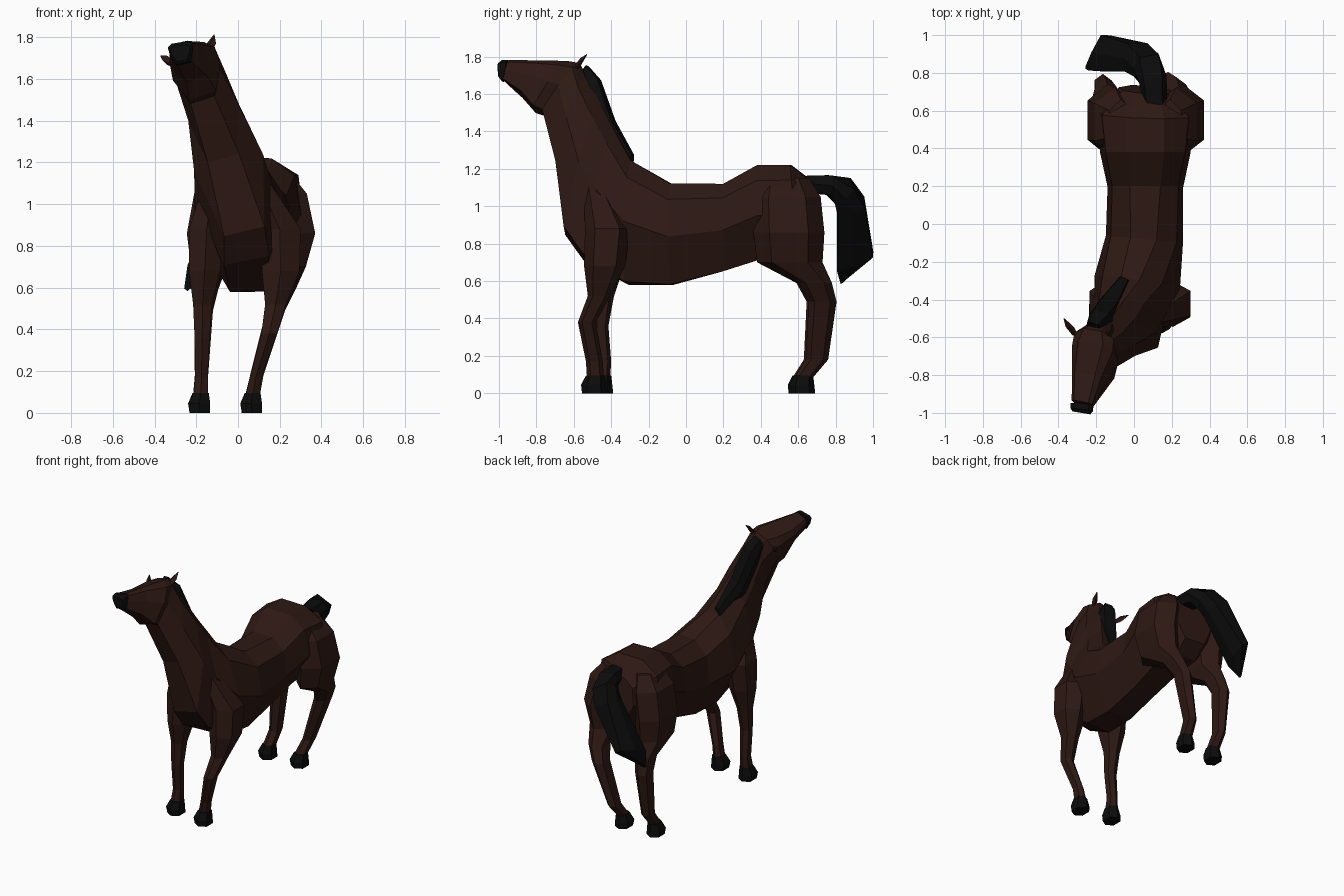
import bpy, math
from mathutils import Vector as V


def mat(name, col):
    m = bpy.data.materials.new(name)
    m.diffuse_color = (*col, 1)
    return m


BROWN = mat("brown_coat", (0.027, 0.0095, 0.0068))
BLACK = mat("black_hair", (0.0035, 0.0035, 0.0035))


def skin(name, rings, material):
    """Join equal-sized rings of points into a closed, flat-shaded tube."""
    n = len(rings[0])
    verts = [p for r in rings for p in r]
    faces = [list(range(n))[::-1], list(range(len(verts) - n, len(verts)))]
    for i in range(len(rings) - 1):
        for j in range(n):
            k = (j + 1) % n
            faces.append([i * n + j, i * n + k, (i + 1) * n + k, (i + 1) * n + j])
    me = bpy.data.meshes.new(name)
    me.from_pydata(verts, [], faces)
    me.materials.append(material)
    ob = bpy.data.objects.new(name, me)
    bpy.context.collection.objects.link(ob)
    return ob


def spine_loft(name, sections, material):
    """Sections: top point, bottom point, half-widths from top to bottom."""
    secs = [(V(t), V(b), w) for t, b, w in sections]
    mids = [(t + b) / 2 for t, b, _ in secs]
    rings = []
    for i, (t, b, w) in enumerate(secs):
        tangent = mids[min(i + 1, len(mids) - 1)] - mids[max(i - 1, 0)]
        side = (t - b).cross(tangent).normalized()
        levels = [0, 0.16, 0.53, 1] if len(w) == 4 else [0, 0.5, 1]
        pts = [t.lerp(b, f) for f in levels]
        right = [p + side * h for p, h in zip(pts, w)]
        left = [p - side * h for p, h in zip(pts, w)]
        rings.append(right + left[::-1])
    return skin(name, rings, material)


HEX = [(1, -.55), (1, .55), (0, 1), (-1, .55), (-1, -.55), (0, -1)]


def leg_loft(name, sections, material):
    """Sections: x, y, z, half-width, half-depth of a six-sided ring."""
    return skin(name, [[(x + rx * u, y + ry * v, z) for u, v in HEX]
                       for x, y, z, rx, ry in sections], material)


# Body, neck and head in one skin, from rump to nose
spine_loft("body_neck_head", [
    ((.07, .69, 1.12), (.07, .73, .80), (.06, .13, .15, .08)),
    ((.06, .56, 1.22), (.06, .62, .72), (.10, .23, .25, .08)),
    ((.06, .38, 1.22), (.06, .38, .71), (.10, .21, .24, .10)),
    ((.06, .20, 1.12), (.06, .19, .65), (.08, .175, .20, .09)),
    ((.05, -.08, 1.12), (.06, -.08, .58), (.07, .175, .205, .09)),
    ((-.02, -.29, 1.24), (.05, -.32, .59), (.05, .16, .23, .09)),
    ((-.09, -.40, 1.43), (.04, -.55, .73), (.04, .12, .19, .11)),
    ((-.13, -.47, 1.57), (.03, -.65, .87), (.03, .11, .17, .10)),
    ((-.17, -.53, 1.68), (-.07, -.68, 1.22), (.03, .10, .13, .08)),
    ((-.22, -.56, 1.75), (-.17, -.76, 1.50), (.05, .11, .11, .06)),
    ((-.23, -.63, 1.755), (-.17, -.81, 1.52), (.07, .115, .12, .07)),
    ((-.26, -.79, 1.755), (-.20, -.88, 1.60), (.06, .085, .085, .05)),
    ((-.28, -.94, 1.77), (-.255, -.97, 1.67), (.04, .058, .055, .035)),
], BROWN)

# Dark nose
spine_loft("muzzle", [
    ((-.28, -.95, 1.775), (-.26, -.975, 1.67), (.04, .06, .056, .036)),
    ((-.28, -.98, 1.775), (-.265, -.99, 1.675), (.04, .06, .055, .034)),
    ((-.28, -1.0, 1.76), (-.27, -1.0, 1.69), (.03, .048, .045, .025)),
], BLACK)

# Mane along the crest, hanging a little to the left
spine_loft("mane", [
    ((-.05, -.285, 1.275), (-.05, -.30, 1.20), (.02, .03, .02)),
    ((-.12, -.39, 1.46), (-.13, -.45, 1.36), (.04, .06, .05)),
    ((-.175, -.465, 1.68), (-.175, -.53, 1.57), (.04, .065, .05)),
    ((-.215, -.525, 1.75), (-.215, -.57, 1.68), (.025, .04, .03)),
], BLACK)

# Tail sweeping to one side
spine_loft("tail", [
    ((.11, .63, 1.16), (.11, .69, 1.07), (.04, .065, .05)),
    ((.10, .77, 1.165), (.10, .76, 1.06), (.05, .075, .05)),
    ((.08, .89, 1.12), (.05, .79, 1.04), (.06, .08, .06)),
    ((.02, .955, 1.02), (.00, .81, .98), (.06, .08, .06)),
    ((-.15, 1.0, .74), (-.20, .81, .68), (.03, .06, .05)),
    ((-.24, .85, .61), (-.25, .825, .59), (.01, .015, .01)),
], BLACK)

# Ears
for name, base, tip in (("ear_right", (-.14, -.60, 1.73), (-.115, -.53, 1.81)),
                        ("ear_left", (-.31, -.59, 1.67), (-.37, -.50, 1.71))):
    b, t = V(base), V(tip)
    rings = []
    for f, r in ((0, .015), (.5, .022), (1, .003)):
        p = b.lerp(t, f)
        rings.append([p + V((r * math.cos(a), 0, r * math.sin(a)))
                      for a in (0, math.pi / 2, math.pi, math.pi * 1.5)])
    skin(name, rings, BROWN)

# Legs, from shoulder or hip down to the pastern
LEGS = {
    "front_leg_right": [
        (.08, -.50, 1.15, .04, .05), (.20, -.42, .88, .10, .12), (.205, -.435, .68, .09, .11),
        (.18, -.465, .52, .05, .06), (.15, -.53, .38, .038, .048),
        (.085, -.49, .17, .028, .045), (.07, -.485, .09, .032, .045)],
    "front_leg_left": [
        (-.11, -.50, 1.15, .04, .05), (-.15, -.42, .88, .085, .12), (-.16, -.43, .68, .075, .10),
        (-.17, -.44, .52, .045, .055), (-.172, -.455, .36, .036, .04),
        (-.175, -.44, .17, .03, .04), (-.178, -.45, .09, .035, .045)],
    "hind_leg_right": [
        (.19, .53, 1.15, .06, .13), (.22, .54, 1.05, .11, .18), (.26, .55, .86, .11, .19),
        (.24, .555, .70, .085, .175), (.22, .69, .59, .055, .09), (.18, .73, .49, .045, .075),
        (.09, .70, .18, .032, .06), (.07, .63, .085, .035, .05)],
    "hind_leg_left": [
        (-.07, .53, 1.15, .06, .13), (-.10, .54, 1.05, .11, .18), (-.14, .55, .86, .105, .19),
        (-.14, .555, .70, .085, .175), (-.15, .68, .59, .055, .09), (-.165, .72, .49, .045, .075),
        (-.175, .69, .18, .032, .06), (-.18, .62, .085, .035, .05)],
}
for name, sections in LEGS.items():
    leg_loft(name, sections, BROWN)
    # Hoof, flaring forward to the ground
    x, y = sections[-1][:2]
    leg_loft(name.replace("leg", "hoof"), [
        (x, y, .095, .038, .05), (x - .007, y - .01, .045, .052, .066),
        (x - .004, y - .005, 0, .048, .066)], BLACK)
